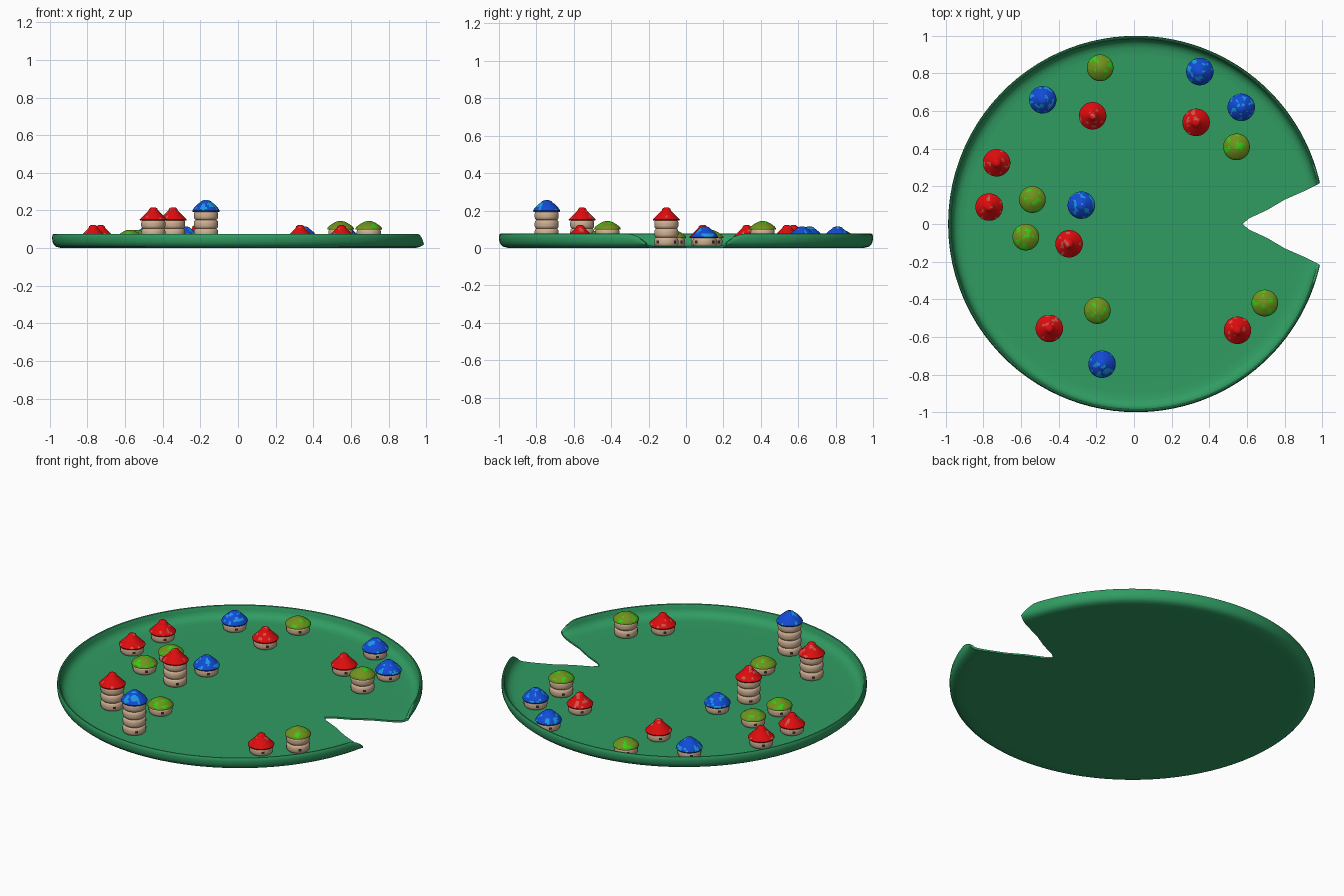
import bpy, bmesh, math
from mathutils import Vector, noise

if "Cube" in bpy.data.objects:
    bpy.data.objects.remove(bpy.data.objects["Cube"])


def material(name, srgb):
    m = bpy.data.materials.new(name)
    lin = [(c / 255 / 12.92) if c < 10 else ((c / 255 + 0.055) / 1.055) ** 2.4 for c in srgb]
    m.diffuse_color = (*lin, 1)
    m.use_nodes = True
    m.node_tree.nodes["Principled BSDF"].inputs["Base Color"].default_value = m.diffuse_color
    return m


LEAF = material("leaf green", (48, 156, 98))
WALL = material("beige wall", (208, 176, 146))
DARK = material("dark window", (58, 44, 38))
ROOFS = {
    "red": (material("roof red", (222, 12, 14)), material("roof red spot", (205, 85, 75))),
    "blue": (material("roof blue", (18, 75, 215)), material("roof light blue", (22, 155, 230))),
    "green": (material("roof olive", (112, 146, 30)), material("roof bright green", (50, 205, 18))),
}


def finish(bm, name, mats, angle):
    bmesh.ops.remove_doubles(bm, verts=bm.verts[:], dist=0.0002)
    bmesh.ops.recalc_face_normals(bm, faces=bm.faces[:])
    me = bpy.data.meshes.new(name)
    bm.to_mesh(me)
    bm.free()
    for m in mats:
        me.materials.append(m)
    ob = bpy.data.objects.new(name, me)
    bpy.context.collection.objects.link(ob)
    bpy.ops.object.select_all(action='DESELECT')
    ob.select_set(True)
    bpy.context.view_layer.objects.active = ob
    bpy.ops.object.shade_smooth_by_angle(angle=math.radians(angle))
    return ob


# --- leaf dish with a wedge notch: paired top / bottom profile -------------
def notch_half_angle(r):
    pts = [(0.565, 0.0), (0.60, 0.05), (0.80, 0.163), (1.0, 0.219)]
    if r <= pts[0][0]:
        return 0.0
    for (r0, a0), (r1, a1) in zip(pts, pts[1:]):
        if r <= r1:
            return a0 + (a1 - a0) * (r - r0) / (r1 - r0)
    return pts[-1][1]


def build_leaf():
    # (top radius, top z, bottom radius, bottom z)
    prof = [(0, .010, 0, 0), (.3, .010, .3, 0), (.565, .010, .565, 0), (.60, .010, .60, 0),
            (.70, .010, .70, 0), (.80, .010, .80, 0), (.90, .010, .91, 0),
            (.935, .012, .955, .001), (.958, .020, .978, .007), (.973, .034, .991, .018),
            (.980, .052, .998, .034), (.983, .068, 1.0, .055), (.986, .074, .998, .071),
            (.991, .076, .995, .075)]
    n = 128
    bm = bmesh.new()

    def point(r, z, k):
        a = notch_half_angle(r)
        t = k / n
        t = t - 0.9 * math.sin(2 * math.pi * t) / (2 * math.pi) * 0.6   # denser near the notch
        th = a + t * (2 * math.pi - 2 * a)
        # rim dips at the notch corners
        d = min(th, 2 * math.pi - th) - a
        s = min(1, max(0, d / 0.11))
        s = 1 - (1 - s) ** 2
        if z > .012:
            z = .012 + (z - .012) * (0.25 + 0.75 * s)
        return bm.verts.new((r * math.cos(th) + .012, r * math.sin(th), z))

    top = [[point(p[0], p[1], k) for k in range(n + 1)] for p in prof]
    bot = [[point(p[2], p[3], k) for k in range(n + 1)] for p in prof]
    last = len(prof) - 1
    for k in range(n):
        for i in range(last):
            for g in (top, bot):
                bm.faces.new((g[i][k], g[i + 1][k], g[i + 1][k + 1], g[i][k + 1]))
        bm.faces.new((top[last][k], bot[last][k], bot[last][k + 1], top[last][k + 1]))
    # cut walls of the notch
    for k in (0, n):
        for i in range(2, last):
            bm.faces.new((top[i][k], top[i + 1][k], bot[i + 1][k], bot[i][k]))
    bmesh.ops.dissolve_degenerate(bm, dist=0.0001, edges=bm.edges[:])
    finish(bm, "leaf_dish", [LEAF], 35)


# --- lathe helper; pick(ring, segment, centre) returns the material index --
def lathe(name, prof, x, y, z, mats, pick, n=24, angle=35):
    bm = bmesh.new()
    rings = []
    for r, h in prof:
        rings.append([bm.verts.new((x + r * math.cos(2 * math.pi * (j + .5) / n),
                                    y + r * math.sin(2 * math.pi * (j + .5) / n), z + h))
                      for j in range(n)])
    for i in range(len(prof) - 1):
        for j in range(n):
            q = (j + 1) % n
            f = bm.faces.new((rings[i][j], rings[i][q], rings[i + 1][q], rings[i + 1][j]))
            f.material_index = pick(i, j, f.calc_center_median())
    bmesh.ops.dissolve_degenerate(bm, dist=0.0001, edges=bm.edges[:])
    finish(bm, name, mats, angle)


FLOOR, LEVEL = .009, .047
ROOF_PROFILE = {
    "red": [(.073, .002), (.063, .012), (.052, .023), (.042, .033), (.032, .043),
            (.025, .050), (.021, .060), (.012, .066), (0, .067)],
    "blue": [(.073, .002), (.068, .011), (.060, .021), (.050, .031), (.040, .040),
             (.031, .046), (.024, .054), (.012, .058), (0, .059)],
    "green": [(.071, .002), (.066, .010), (.057, .017), (.046, .025), (.034, .032),
              (.023, .037), (.012, .040), (0, .041)],
}
SPOT_LEVEL = {"red": .38, "blue": .20, "green": .24}


def build_hut(index, colour, x, y, levels):
    # stacked bulging storeys, little windows round the lowest one
    storey = [(.057, 0), (.063, .007), (.065, .016), (.065, .030), (.063, .040), (.057, .047)]
    for s in range(levels):
        lathe(f"hut_{index}_storey_{s + 1}", [(0, 0)] + storey + [(0, .047)], x, y,
              FLOOR + s * LEVEL, [WALL, DARK],
              lambda i, j, c, s=s: int(s == 0 and i == 3 and j % 6 == 2), angle=50)
    # roof cap with lighter patches
    prof = [(0, -.003), (.060, -.003), (.071, -.004)] + ROOF_PROFILE[colour]

    def patch(i, j, c):
        return int(i > 2 and noise.noise(Vector(c) * 38 + Vector((index * 3.1, 0, 0)))
                   > SPOT_LEVEL[colour])

    lathe(f"hut_{index}_roof", prof, x, y, FLOOR + levels * LEVEL, ROOFS[colour], patch, n=32)


build_leaf()
HUTS = [
    ("blue", -.485, .66, 1), ("blue", .35, .81, 1), ("blue", .57, .62, 1),
    ("blue", -.28, .10, 1), ("blue", -.17, -.745, 4),
    ("red", -.22, .575, 1), ("red", .33, .54, 1), ("red", -.73, .325, 1), ("red", -.77, .09, 1),
    ("red", -.345, -.105, 3), ("red", -.45, -.555, 3), ("red", .55, -.565, 1),
    ("green", -.18, .83, 1), ("green", .545, .41, 2), ("green", -.54, .13, 1),
    ("green", -.575, -.07, 1), ("green", -.195, -.46, 1), ("green", .695, -.42, 2),
]
for idx, (col, hx, hy, lv) in enumerate(HUTS, 1):
    build_hut(idx, col, hx, hy, lv)
